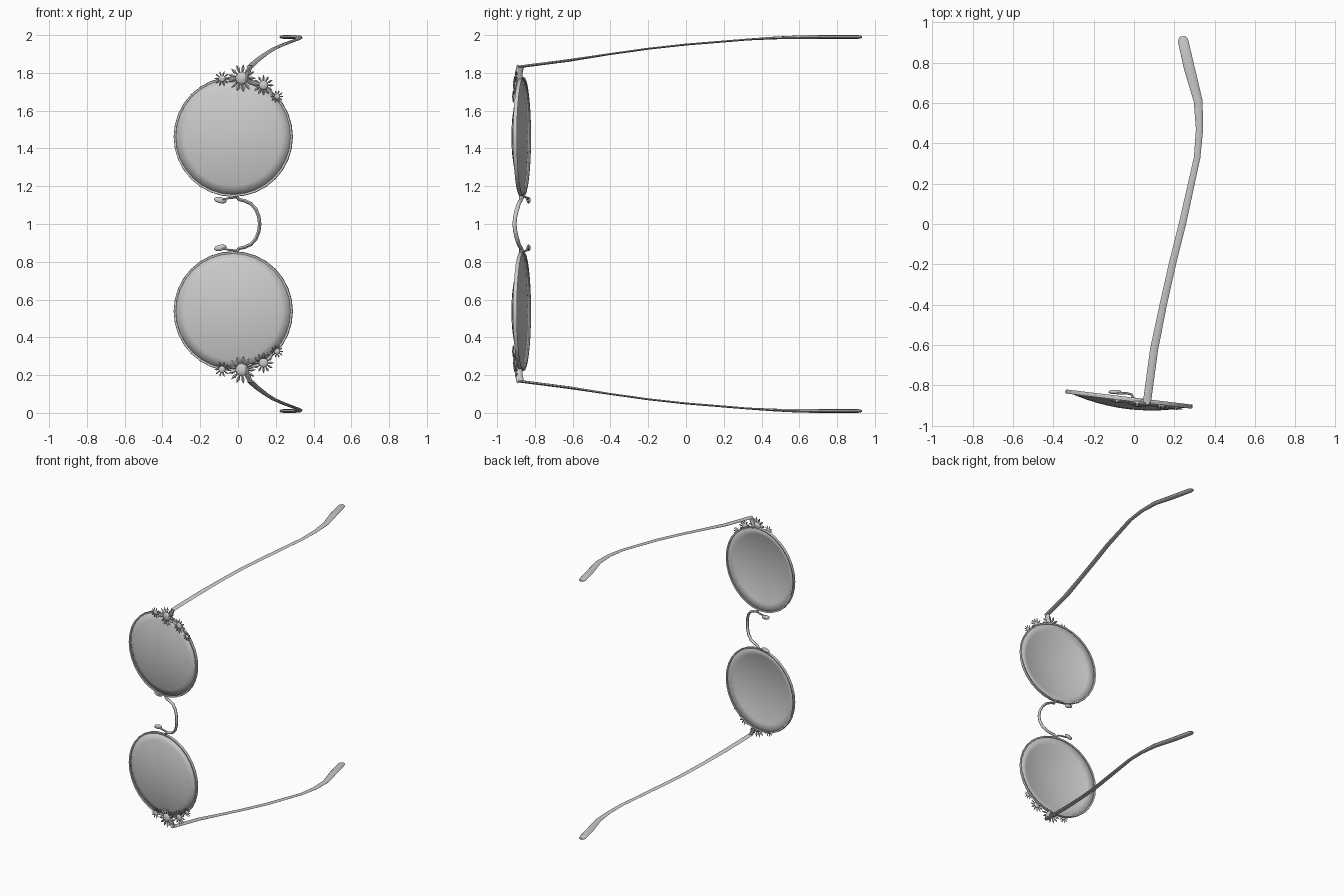
import bpy, bmesh, math
from mathutils import Matrix, Vector

if "Cube" in bpy.data.objects:
    bpy.data.objects.remove(bpy.data.objects["Cube"], do_unlink=True)

grey = bpy.data.materials.new("light_grey")
grey.use_nodes = True
COLOUR = (0.6, 0.6, 0.6, 1)
grey.diffuse_color = COLOUR
grey.node_tree.nodes["Principled BSDF"].inputs["Base Color"].default_value = COLOUR

R = 0.312
# Lens frame: local x across, local y towards the back, local z up
LENS = Matrix.Translation((-0.025, -0.868, 1.462)) @ Matrix.Rotation(-0.12, 4, 'Z')


def finish(name, bm, matrix=Matrix(), mirror=True, angle=50):
    """Turn a bmesh into an object, mirrored about the middle of the bridge."""
    bm.transform(Matrix.Translation((0, 0, -1)) @ matrix)
    bmesh.ops.recalc_face_normals(bm, faces=bm.faces)
    mesh = bpy.data.meshes.new(name)
    bm.to_mesh(mesh)
    bm.free()
    mesh.materials.append(grey)
    ob = bpy.data.objects.new(name, mesh)
    ob.location.z = 1
    bpy.context.collection.objects.link(ob)
    if mirror:
        mod = ob.modifiers.new("mirror", 'MIRROR')
        mod.use_axis = (False, False, True)
    bpy.ops.object.select_all(action='DESELECT')
    ob.select_set(True)
    bpy.context.view_layer.objects.active = ob
    bpy.ops.object.shade_smooth_by_angle(angle=math.radians(angle))
    return ob


def skin(bm, rings, closed=False):
    """Bridge a list of vertex rings, capping the ends when open."""
    n = len(rings[0])
    pairs = list(zip(rings, rings[1:])) + ([(rings[-1], rings[0])] if closed else [])
    for a, b in pairs:
        for i in range(n):
            j = (i + 1) % n
            bm.faces.new((a[i], a[j], b[j], b[i]))
    if not closed:
        bm.faces.new(rings[0])
        bm.faces.new(rings[-1])


def tube(bm, path, sizes, up, sides=8):
    """Sweep an ellipse (half width, half thickness) along a path."""
    pts = [Vector(p) for p in path]
    rings = []
    for k, p in enumerate(pts):
        t = (pts[min(k + 1, len(pts) - 1)] - pts[max(k - 1, 0)]).normalized()
        side = t.cross(Vector(up)).normalized()
        nor = side.cross(t)
        w, h = sizes[k] if isinstance(sizes, list) else sizes
        angles = [math.tau * i / sides for i in range(sides)]
        rings.append([bm.verts.new(p + side * w * math.cos(a) + nor * h * math.sin(a))
                      for a in angles])
    skin(bm, rings)


# Domed lens, a shallow cap bulging to the front
bm = bmesh.new()
SEG, SAG = 32, 0.05
rings = []
for k in range(1, 7):
    r = R * k / 6
    rings.append([bm.verts.new((r * math.cos(math.tau * i / SEG), -SAG * (1 - (k / 6) ** 2),
                                r * math.sin(math.tau * i / SEG))) for i in range(SEG)])
skin(bm, rings)
bmesh.ops.delete(bm, geom=[f for f in bm.faces if len(f.verts) == SEG and
                           f.calc_center_median().y > -0.01], context='FACES_ONLY')
hub = bmesh.ops.poke(bm, faces=[f for f in bm.faces if len(f.verts) == SEG])
hub["verts"][0].co.y = -SAG
lens = finish("lens", bm, LENS)
solid = lens.modifiers.new("thickness", 'SOLIDIFY')
solid.thickness = 0.004

# Rim around the lens
bm = bmesh.new()
rings = []
for i in range(SEG):
    a = math.tau * i / SEG
    rings.append([bm.verts.new(((R + dr) * math.cos(a), dy, (R + dr) * math.sin(a)))
                  for dr, dy in ((-.006, -.008), (.004, -.01), (.006, 0), (.004, .01), (-.006, .008))])
skin(bm, rings, closed=True)
finish("rim", bm, LENS)

# Flowers: pointed petals around a raised middle
FLOWERS = [(-0.085, 1.77, 0.042, 10), (0.02, 1.772, 0.076, 13),
           (0.135, 1.735, 0.056, 12), (0.207, 1.675, 0.036, 10)]
for number, (x, z, r, petals) in enumerate(FLOWERS):
    bm = bmesh.new()
    for i in range(petals):
        spin = Matrix.Rotation(math.tau * i / petals, 4, 'Y')
        outline = ((0.2, 0), (0.7, 0.12), (1, 0), (0.7, -0.12))
        rim = [bm.verts.new(spin @ Vector((r * u, 0, r * v))) for u, v in outline]
        front = bm.verts.new(spin @ Vector((r * 0.6, -r * 0.12, 0)))
        back = bm.verts.new(spin @ Vector((r * 0.6, r * 0.08, 0)))
        for j in range(4):
            bm.faces.new((rim[j], rim[j - 1], front))
            bm.faces.new((rim[j - 1], rim[j], back))
    bmesh.ops.create_uvsphere(bm, u_segments=12, v_segments=6, radius=r * 0.45,
                              matrix=Matrix.Diagonal((1, 0.45, 1, 1)))
    y = -0.886 - 0.12 * (x + 0.025)
    finish(f"flower_{number + 1}", bm,
           Matrix.Translation((x, y, z)) @ Matrix.Rotation(-0.12, 4, 'Z'))

# Hinge block joining the rim to the temple
bm = bmesh.new()
tube(bm, [(0.045, -0.885, 1.76), (0.055, -0.885, 1.80), (0.064, -0.877, 1.836)],
     (0.009, 0.02), (0, 1, 0.01))
for v in bm.verts:
    v.co.x = 0.06 + (v.co.x - 0.06) * 1.4
finish("hinge", bm)

# Temple arm, widening into the curved ear tip
bm = bmesh.new()
temple = [(0.064, -0.885, 1.832), (0.10, -0.62, 1.866), (0.145, -0.4, 1.9), (0.19, -0.2, 1.928),
          (0.24, 0.0, 1.95), (0.313, 0.33, 1.977), (0.325, 0.47, 1.985),
          (0.318, 0.61, 1.989), (0.275, 0.77, 1.99), (0.243, 0.91, 1.99), (0.24, 0.93, 1.99)]
sizes = [(0.02, 0.007)] * 2 + [(0.018, 0.005)] * 3 + [(0.016, 0.005), (0.018, 0.007),
         (0.022, 0.01), (0.027, 0.01), (0.026, 0.01), (0.015, 0.006)]
tube(bm, temple, sizes, (0, 0, 1))
finish("temple", bm)

# Curved bridge between the lenses
half = [(-0.005, -0.872, 1.150), (0.004, -0.872, 1.130), (0.035, -0.877, 1.123),
        (0.068, -0.885, 1.108), (0.095, -0.895, 1.078), (0.110, -0.904, 1.040)]
path = half + [(0.115, -0.908, 1.0)] + [(x, y, 2 - z) for x, y, z in reversed(half)]
bm = bmesh.new()
tube(bm, path, (0.009, 0.011), (0, 1, 0))
finish("bridge", bm, mirror=False)

# Nose pads on short wires
bm = bmesh.new()
tube(bm, [(0.0, -0.872, 1.148), (-0.012, -0.845, 1.140), (-0.04, -0.838, 1.138),
          (-0.085, -0.84, 1.130)], (0.006, 0.006), (0, 0, 1), 6)
finish("pad_wire", bm)
bm = bmesh.new()
bmesh.ops.create_uvsphere(bm, u_segments=12, v_segments=8, radius=1,
                          matrix=Matrix.Diagonal((0.034, 0.011, 0.016, 1)))
finish("nose_pad", bm, Matrix.Translation((-0.094, -0.833, 1.126)) @ Matrix.Rotation(0.2, 4, 'Y'))
